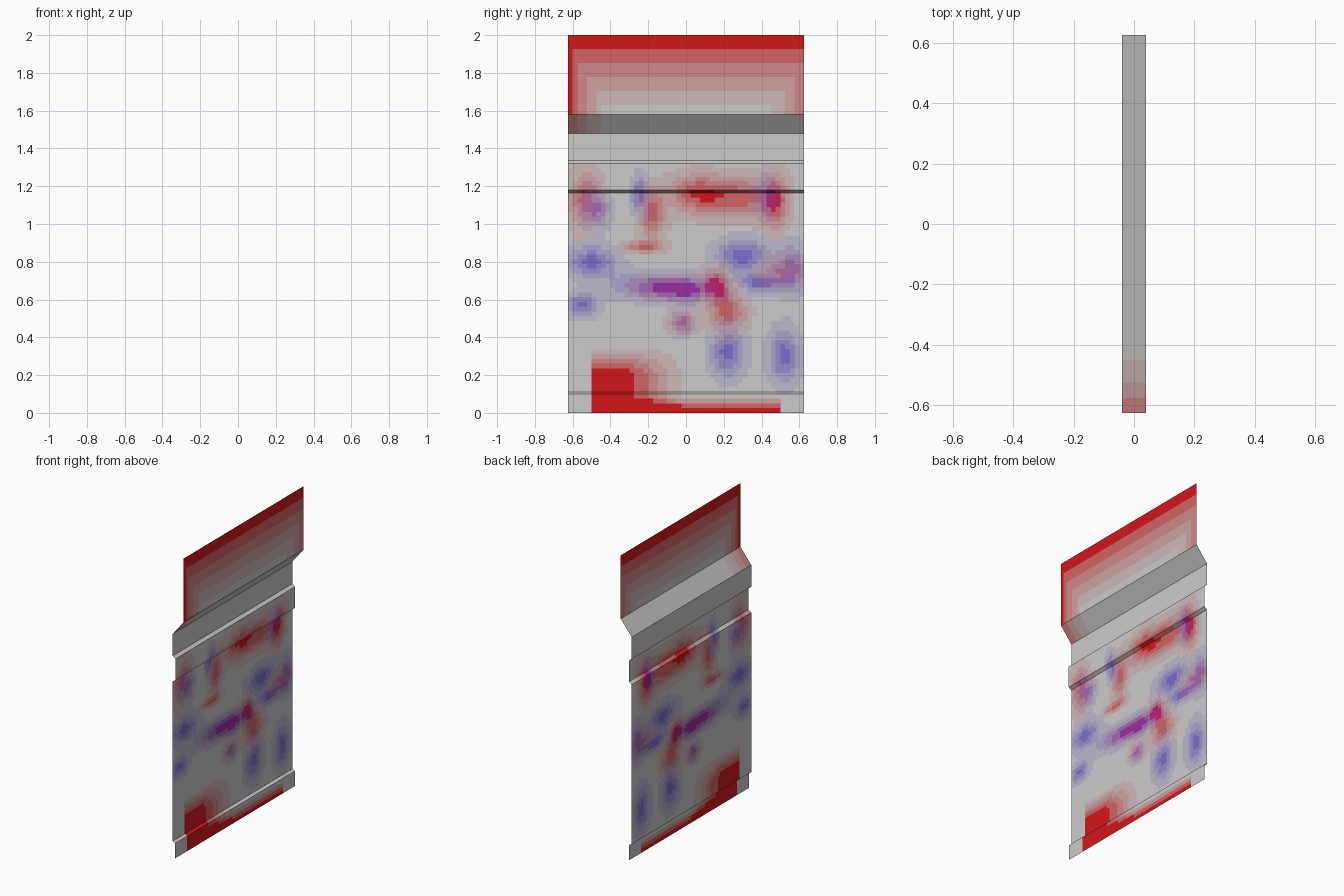
import bpy, math

if "Cube" in bpy.data.objects:
    bpy.data.objects.remove(bpy.data.objects["Cube"])

HALF = 0.625          # half length of the sheet along y
COLS = 50
STEPS = 5             # tint levels per paint colour
BASE, RED, BLUE = (0.6, 0.6, 0.6), (0.65, 0.008, 0.01), (0.1, 0.04, 0.6)

# Paint patches: y, z, radius y, radius z
RED_SPOTS = [(-.53, 1.12, .09, .15), (-.18, 1.06, .07, .13), (.05, 1.16, .14, .1),
             (.28, 1.14, .18, .11), (.47, 1.12, .07, .15), (-.05, .66, .2, .06),
             (.16, .68, .07, .09), (.22, .53, .1, .1), (-.02, .48, .07, .06),
             (.52, .75, .12, .07), (-.22, .88, .1, .03)]
BLUE_SPOTS = [(-.5, .8, .13, .08), (-.48, 1.08, .07, .1), (-.18, .67, .2, .07),
              (.02, .65, .15, .07), (.3, .83, .14, .09), (.56, .76, .08, .12),
              (.4, .69, .12, .05), (.22, .32, .09, .13), (.52, .3, .08, .14),
              (.42, 1.15, .05, .1), (-.24, 1.15, .05, .1), (-.02, .47, .06, .06),
              (-.55, .57, .08, .06)]


def clamp(v):
    return max(0.0, min(1.0, v))


def spots(table, y, z):
    return sum(math.exp(-((y - a) / ry) ** 2 - ((z - b) / rz) ** 2) for a, b, ry, rz in table)


def tint(y, z):
    """Red and blue paint amounts at a point of the sheet."""
    if z > 1.58:                                     # header fades to red at top and ends
        edge = clamp((abs(y) - 0.42) / 0.2) * (0.95 if y < 0 else 0.6)
        return clamp(max((z - 1.6) / 0.36, edge)), 0.0
    if z > 1.48:
        return clamp((-y - 0.42) / 0.2) * 0.6, 0.0
    if z > 1.32:
        return 0.0, 0.0
    red, blue = spots(RED_SPOTS, y, z) * 0.8, spots(BLUE_SPOTS, y, z) * 0.8
    if -0.5 < y < 0.0:                               # red corner at the foot
        red += clamp((0.36 - z) / 0.15) * clamp(-y / 0.3)
    if -0.5 < y < 0.5:
        red += clamp((0.08 - z) / 0.05)
    return clamp(red), clamp(blue)


def paint(levels):
    name = "paint_%d_%d" % levels
    mat = bpy.data.materials.get(name)
    if mat is None:
        r, b = (v / STEPS for v in levels)
        t = max(r, b)
        mix = [(r * p + b * q) / (r + b) for p, q in zip(RED, BLUE)]
        mat = bpy.data.materials.new(name)
        mat.diffuse_color = [g * (1 - t) + m * t for g, m in zip(BASE, mix)] + [1]
        mat.use_nodes = True
        mat.node_tree.nodes["Principled BSDF"].inputs["Base Color"].default_value = mat.diffuse_color
    return mat


def plain():
    mat = bpy.data.materials.get("plain_grey") or bpy.data.materials.new("plain_grey")
    mat.diffuse_color = (*BASE, 1)
    mat.use_nodes = True
    mat.node_tree.nodes["Principled BSDF"].inputs["Base Color"].default_value = mat.diffuse_color
    return mat


def strip(name, profile):
    """Sweep an (x, z) profile along y as a single-sided painted sheet."""
    rows = [profile[0]]
    for (x0, z0), (x1, z1) in zip(profile, profile[1:]):
        n = max(1, round((z1 - z0) / 0.025))
        rows += [(x0 + (x1 - x0) * i / n, z0 + (z1 - z0) * i / n) for i in range(1, n + 1)]
    ys = [-HALF + 2 * HALF * i / COLS for i in range(COLS + 1)]
    verts = [(x, y, z) for x, z in rows for y in ys]
    w = COLS + 1
    faces = [(r * w + c, r * w + c + 1, (r + 1) * w + c + 1, (r + 1) * w + c)
             for r in range(len(rows) - 1) for c in range(COLS)]
    mesh = bpy.data.meshes.new(name)
    mesh.from_pydata(verts, [], faces)
    slots = {}
    for poly in mesh.polygons:
        levels = tuple(round(v * STEPS) for v in tint(poly.center.y, poly.center.z))
        if levels not in slots:
            slots[levels] = len(slots)
            mesh.materials.append(paint(levels) if any(levels) else plain())
        poly.material_index = slots[levels]
    bpy.context.collection.objects.link(bpy.data.objects.new(name, mesh))


# Parts from the foot upwards
strip("foot_strip", [(-0.022, 0.0), (-0.022, 0.10), (-0.04, 0.11)])
strip("main_panel", [(-0.04, 0.11), (-0.04, 1.165)])
strip("raised_trim", [(-0.04, 1.165), (-0.02, 1.18), (-0.02, 1.32), (-0.04, 1.335)])
strip("upper_band", [(-0.04, 1.335), (-0.04, 1.48)])
strip("sloped_ledge", [(-0.04, 1.48), (0.04, 1.58)])
strip("header_panel", [(0.04, 1.58), (0.04, 2.0)])
